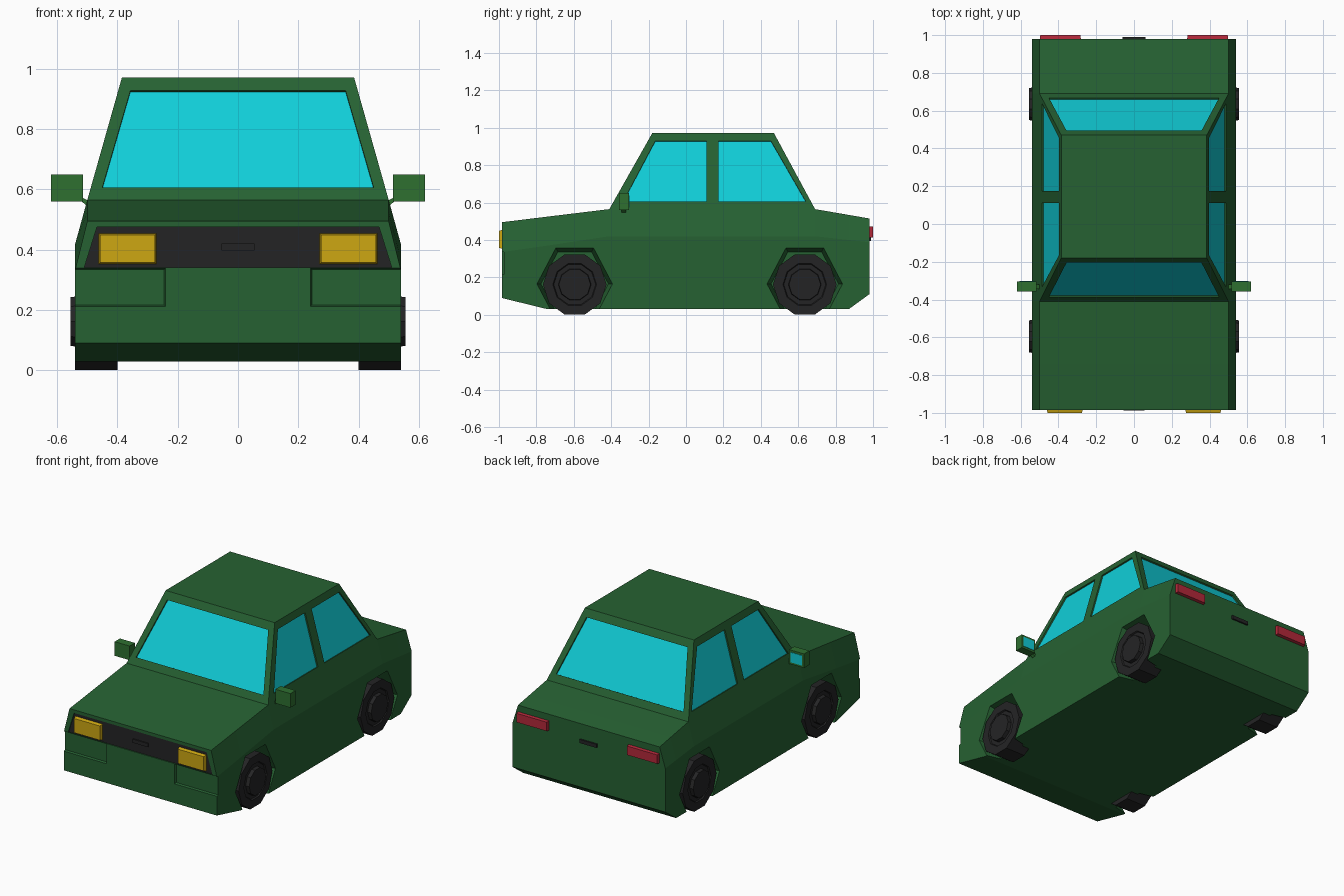
import bpy, bmesh, math
from mathutils import Vector

if "Cube" in bpy.data.objects:
    bpy.data.objects.remove(bpy.data.objects["Cube"])


def material(name, r, g, b):
    m = bpy.data.materials.new(name)
    lin = [((c / 255 + 0.055) / 1.055) ** 2.4 if c > 10 else c / 255 / 12.92 for c in (r, g, b)]
    m.diffuse_color = (*lin, 1)
    m.use_nodes = True
    m.node_tree.nodes["Principled BSDF"].inputs["Base Color"].default_value = m.diffuse_color
    return m


GREEN = material("body_green", 38, 97, 50)
LEAF = material("mirror_green", 46, 112, 48)
GLASS = material("cyan_glass", 16, 206, 216)
YELLOW = material("lamp_yellow", 205, 167, 18)
RED = material("lamp_red", 180, 40, 58)
DARK = material("dark_rubber", 36, 36, 37)


def loft(name, rings, mat=None, extra=None):
    """Closed solid skinned through rings of points with equal counts."""
    bm = bmesh.new()
    vs = [[bm.verts.new(p) for p in ring] for ring in rings]
    n = len(rings[0])
    for a, b in zip(vs, vs[1:]):
        for i in range(n):
            bm.faces.new((a[i], a[(i + 1) % n], b[(i + 1) % n], b[i]))
    bm.faces.new(vs[0])
    bm.faces.new(vs[-1])
    if extra:
        extra(bm, vs)
    bmesh.ops.recalc_face_normals(bm, faces=bm.faces)
    me = bpy.data.meshes.new(name)
    bm.to_mesh(me)
    bm.free()
    if mat:
        me.materials.append(mat)
    ob = bpy.data.objects.new(name, me)
    bpy.context.collection.objects.link(ob)
    return ob


def slab(name, pts, n, d0, d1, mat=None):
    """Flat outline thickened between two offsets along n."""
    n = Vector(n).normalized()
    return loft(name, [[Vector(p) + n * d for p in pts] for d in (d0, d1)], mat)


def box(name, x0, x1, y0, y1, z0, z1, mat=None, taper=0.0):
    """Box along y; the y1 end is shrunk by taper."""
    rings = []
    for y, t in ((y0, 0), (y1, taper)):
        rings.append([(x0 + t, y, z0 + t), (x1 - t, y, z0 + t), (x1 - t, y, z1 - t), (x0 + t, y, z1 - t)])
    return loft(name, rings, mat)


def cut(ob, cutter):
    mod = ob.modifiers.new("cut", 'BOOLEAN')
    mod.operation = 'DIFFERENCE'
    mod.solver = 'EXACT'
    mod.object = cutter
    bpy.context.view_layer.objects.active = ob
    bpy.ops.object.modifier_apply(modifier=mod.name)
    bpy.data.objects.remove(cutter)


# Body shell: stations along y (y, bottom, crease, top), cabin raised from the middle deck
stations = [(-0.985, .09, .335, .495), (-.74, .03, .37, .525), (-.41, .03, .42, .565),
            (.69, .03, .42, .565), (.87, .03, .40, .534), (.98, .11, .388, .515)]


def add_cabin(bm, vs):
    deck = [vs[2][2], vs[2][3], vs[3][3], vs[3][2]]
    for f in [f for f in bm.faces if set(f.verts) == set(deck)]:
        bm.faces.remove(f)
    roof = [bm.verts.new(p) for p in ((.385, -.18, .972), (-.385, -.18, .972), (-.385, .47, .972), (.385, .47, .972))]
    for i in range(4):
        j = (i + 1) % 4
        bm.faces.new((deck[i], deck[j], roof[j], roof[i]))
    bm.faces.new(roof)


body = loft("car_body", [[(.54, y, zb), (.54, y, zc), (.50, y, zt), (-.50, y, zt), (-.54, y, zc), (-.54, y, zb)]
                         for y, zb, zc, zt in stations], GREEN, add_cabin)


# Windows: shallow recesses with a glass plate on the floor
def window(name, pts, n):
    cut(body, slab("cutter", pts, n, .02, -.012))
    slab(name, pts, n, -.0125, -.009, GLASS)


H = .407
front_y = lambda z: -.41 + (z - .565) * .23 / H
rear_y = lambda z: .69 - (z - .565) * .22 / H
side_x = lambda z: .50 - (z - .565) * .115 / H
lo, hi = .607, .928
for name, fy, n in (("windshield", front_y, (0, -H, .23)), ("rear_window", rear_y, (0, H, .22))):
    window(name, [(-.45, fy(lo), lo), (.45, fy(lo), lo), (.357, fy(hi), hi), (-.357, fy(hi), hi)], n)
for s, side in ((1, "right"), (-1, "left")):
    for part, outline in (("front", ((-.335, lo), (.11, lo), (.11, hi), (-.165, hi))),
                          ("back", ((.175, lo), (.64, lo), (.455, hi), (.175, hi)))):
        window(f"{side}_{part}_door_window", [(s * side_x(z), y, z) for y, z in outline], (s * H, 0, .115))


# Wheel arches and wheels
def ring(x, y, z, r, n, squash=1.0):
    return [(x, y + r * math.cos(2 * math.pi * i / n), z + squash * r * math.sin(2 * math.pi * i / n)) for i in range(n)]


for s, side in ((1, "right"), (-1, "left")):
    for y, end in ((-.595, "front"), (.635, "rear")):
        cut(body, loft("cutter", [ring(s * .57, y, .165, .209, 6, 1.1), ring(s * .45, y, .165, .180, 6, 1.1)]))
        profile = [(.40, .17), (.54, .17), (.54, .117), (.532, .112), (.532, .088), (.555, .085)]
        loft(f"{side}_{end}_wheel", [ring(s * x, y, .162, r, 10) for x, r in profile], DARK)

# Grille recess with dark panel
grille = [(-.51, -.985, .341), (.51, -.985, .341), (.468, -.985, .475), (-.468, -.985, .475)]
cut(body, slab("cutter", grille, (0, -1, 0), .03, -.012))
slab("grille_panel", grille, (0, -1, 0), -.0125, -.006, DARK)
box("grille_bar", -.055, .055, -.975, -.987, .397, .42, DARK)
box("trunk_handle", -.06, .06, .975, .99, .395, .418, DARK)

# Lamps, corner recesses and mirrors on both sides
for s, side in ((1, "right"), (-1, "left")):
    def xs(a, b):
        return sorted((s * a, s * b))

    cut(body, box("cutter", *xs(.245, .57), -.972, -1.03, .217, .335, None, -.02))
    box(f"{side}_headlight", *xs(.268, .465), -.97, -1.0, .35, .457, YELLOW, .008)
    box(f"{side}_tail_light", *xs(.28, .50), .97, 1.0, .41, .475, RED, .004)
    box(f"{side}_mirror", *xs(.515, .62), -.305, -.358, .56, .65, LEAF)
    box(f"{side}_mirror_glass", *xs(.528, .607), -.307, -.302, .573, .637, GLASS)
    loft(f"{side}_mirror_arm", [[(s * x, y, z) for x, z in ((.495, .54), (.525, .566), (.525, .578), (.495, .562))]
                                for y in (-.345, -.32)], LEAF)
